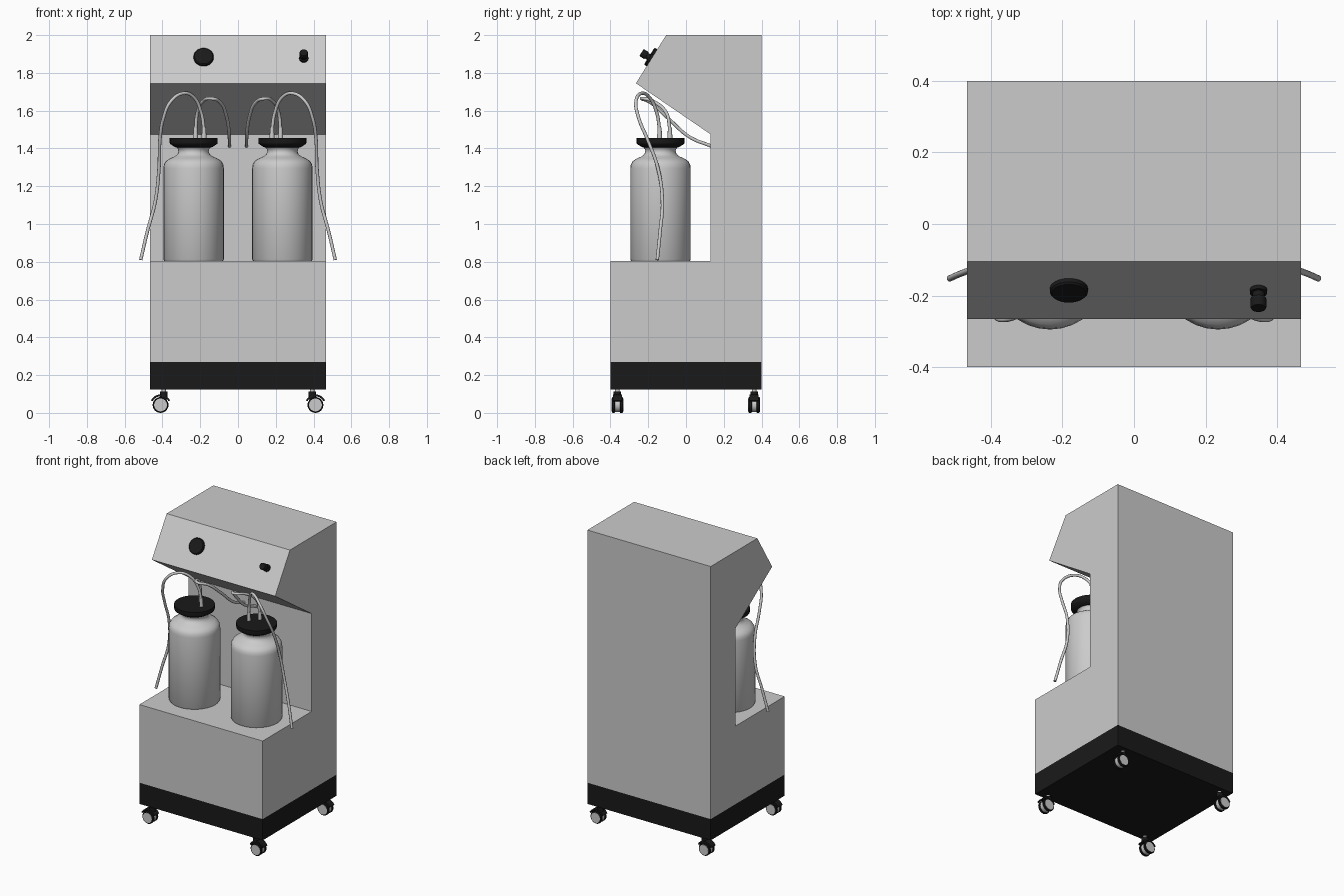
import bpy, bmesh, math
from mathutils import Vector, Matrix

if "Cube" in bpy.data.objects:
    bpy.data.objects.remove(bpy.data.objects["Cube"])

black = bpy.data.materials.new("black")
black.diffuse_color = (0.01, 0.01, 0.01, 1)
black.use_nodes = True
black.node_tree.nodes["Principled BSDF"].inputs["Base Color"].default_value = black.diffuse_color


def add_object(name, bm, mat=None, smooth=False):
    bmesh.ops.recalc_face_normals(bm, faces=bm.faces[:])
    me = bpy.data.meshes.new(name)
    bm.to_mesh(me)
    bm.free()
    ob = bpy.data.objects.new(name, me)
    bpy.context.collection.objects.link(ob)
    if mat:
        me.materials.append(mat)
    if smooth:
        bpy.ops.object.select_all(action='DESELECT')
        bpy.context.view_layer.objects.active = ob
        ob.select_set(True)
        bpy.ops.object.shade_smooth_by_angle(angle=math.radians(40))
    return ob


def extrude_profile(name, pts, axis, lo, hi, mat=None):
    """Extrude a 2D outline along x (points are y,z) or y (points are x,z)."""
    bm = bmesh.new()
    put = (lambda a, b: (lo, a, b)) if axis == 'x' else (lambda a, b: (a, lo, b))
    face = bm.faces.new([bm.verts.new(put(a, b)) for a, b in pts])
    moved = bmesh.ops.extrude_face_region(bm, geom=[face])['geom']
    shift = Vector((hi - lo, 0, 0)) if axis == 'x' else Vector((0, hi - lo, 0))
    bmesh.ops.translate(bm, vec=shift, verts=[v for v in moved if isinstance(v, bmesh.types.BMVert)])
    return add_object(name, bm, mat)


def lathe(name, profile, origin, axis=(0, 0, 1), mat=None, sides=32):
    """Revolve (radius, height) points around an axis, closing both ends."""
    bm = bmesh.new()
    rings = []
    for r, h in profile:
        rings.append([bm.verts.new((r * math.cos(2 * math.pi * i / sides),
                                    r * math.sin(2 * math.pi * i / sides), h)) for i in range(sides)])
    for a, b in zip(rings, rings[1:]):
        for i in range(sides):
            j = (i + 1) % sides
            bm.faces.new((a[i], a[j], b[j], b[i]))
    bm.faces.new(rings[0])
    bm.faces.new(rings[-1])
    rot = Vector((0, 0, 1)).rotation_difference(Vector(axis)).to_matrix().to_4x4()
    bm.transform(Matrix.Translation(origin) @ rot)
    return add_object(name, bm, mat, smooth=True)


def tube(name, pts, radius):
    cu = bpy.data.curves.new(name, 'CURVE')
    cu.dimensions = '3D'
    cu.bevel_depth = radius
    cu.bevel_resolution = 3
    cu.use_fill_caps = True
    cu.resolution_u = 8
    sp = cu.splines.new('BEZIER')
    sp.bezier_points.add(len(pts) - 1)
    for p, co in zip(sp.bezier_points, pts):
        p.co = co
        p.handle_left_type = p.handle_right_type = 'AUTO'
    ob = bpy.data.objects.new(name, cu)
    bpy.context.collection.objects.link(ob)


# Cabinet with bottle shelf and overhanging control head
W = 0.467
extrude_profile("cabinet", [(-0.4, 0.27), (0.4, 0.27), (0.4, 2.0), (-0.105, 2.0), (-0.265, 1.745),
                            (0.13, 1.475), (0.13, 0.805), (-0.4, 0.805)], 'x', -W, W)
# Black plinth
extrude_profile("plinth", [(-0.4, 0.125), (0.4, 0.125), (0.4, 0.27), (-0.4, 0.27)], 'x', -W, W, black)

# Gauge and knob on the sloped panel
normal = Vector((0, -0.847, 0.531))
lathe("gauge", [(0.053, -0.005), (0.053, 0.012), (0.048, 0.017)], (-0.182, -0.18, 1.88), normal, black)
lathe("knob", [(0.024, -0.005), (0.024, 0.012), (0.017, 0.013), (0.017, 0.03), (0.022, 0.031),
               (0.022, 0.058), (0.02, 0.062)], (0.348, -0.183, 1.875), normal, black)

for side, s in (("left", -1), ("right", 1)):
    # Suction bottle and lid
    cx, cy = s * 0.235, -0.135
    lathe(side + "_bottle", [(0.155, 0.804), (0.16, 0.812), (0.16, 1.295), (0.157, 1.315), (0.147, 1.333),
                             (0.125, 1.347), (0.1, 1.358), (0.085, 1.37), (0.08, 1.385), (0.083, 1.397),
                             (0.093, 1.41)], (cx, cy, 0))
    lathe(side + "_lid", [(0.088, 1.404), (0.1, 1.408), (0.125, 1.424), (0.127, 1.43), (0.127, 1.455)],
          (cx, cy, 0), mat=black)

    # Nozzles
    lathe(side + "_outer_hose_nozzle", [(0.013, 1.45), (0.011, 1.51)], (s * 0.18, -0.14, 0), sides=16)
    lathe(side + "_inner_hose_nozzle", [(0.013, 1.45), (0.011, 1.51)], (s * 0.225, -0.085, 0), sides=16)

    # Hose hanging outside the cabinet, and hose running to the back wall
    outer = [(0.18, -0.14, 1.5), (0.195, -0.155, 1.59), (0.235, -0.195, 1.672), (0.29, -0.235, 1.692),
             (0.355, -0.265, 1.65), (0.395, -0.25, 1.56), (0.413, -0.205, 1.45), (0.418, -0.15, 1.3),
             (0.438, -0.125, 1.12), (0.48, -0.137, 0.96), (0.515, -0.152, 0.81)]
    inner = [(0.225, -0.085, 1.5), (0.215, -0.105, 1.59), (0.185, -0.175, 1.65), (0.14, -0.235, 1.664),
             (0.095, -0.19, 1.645), (0.06, -0.1, 1.565), (0.046, 0.02, 1.46), (0.045, 0.135, 1.412)]
    tube(side + "_outer_hose", [(s * x, y, z) for x, y, z in outer], 0.009)
    tube(side + "_inner_hose", [(s * x, y, z) for x, y, z in inner], 0.009)

    # Twin-wheel casters
    for end, y in (("front", -0.363), ("back", 0.361)):
        tag = f"{end}_{side}_caster"
        x, z = s * 0.41, 0.045
        for n, d in (("front", -1), ("back", 1)):
            c = (x, y, z)
            lathe(f"{tag}_{n}_tyre", [(0.036, 0.012), (0.042, 0.015), (0.042, 0.026), (0.038, 0.03)],
                  c, (0, d, 0), black, 24)
            lathe(f"{tag}_{n}_hub", [(0.034, 0.028), (0.034, 0.032)], c, (0, d, 0), None, 24)
        lathe(tag + "_core", [(0.037, -0.014), (0.037, 0.014)], (x, y, z), (0, 1, 0), None, 24)
        # Curved mudguard and stem
        arc = [(x + r * math.cos(a) * s, z + r * math.sin(a))
               for r, angles in ((0.056, range(25, 156, 13)), (0.046, range(155, 24, -13)))
               for a in map(math.radians, angles)]
        extrude_profile(tag + "_guard", arc, 'y', y - 0.024, y + 0.024, black)
        lathe(tag + "_stem_base", [(0.02, 0.07), (0.02, 0.112)], (s * 0.393, y, 0), mat=black, sides=20)
        lathe(tag + "_stem", [(0.012, 0.11), (0.012, 0.127)], (s * 0.393, y, 0), sides=16)

# Drop the wheels onto the ground: lowest tyre point is z = 0.003
for ob in bpy.data.objects:
    if "caster" in ob.name and "stem" not in ob.name:
        ob.location.z -= 0.003
